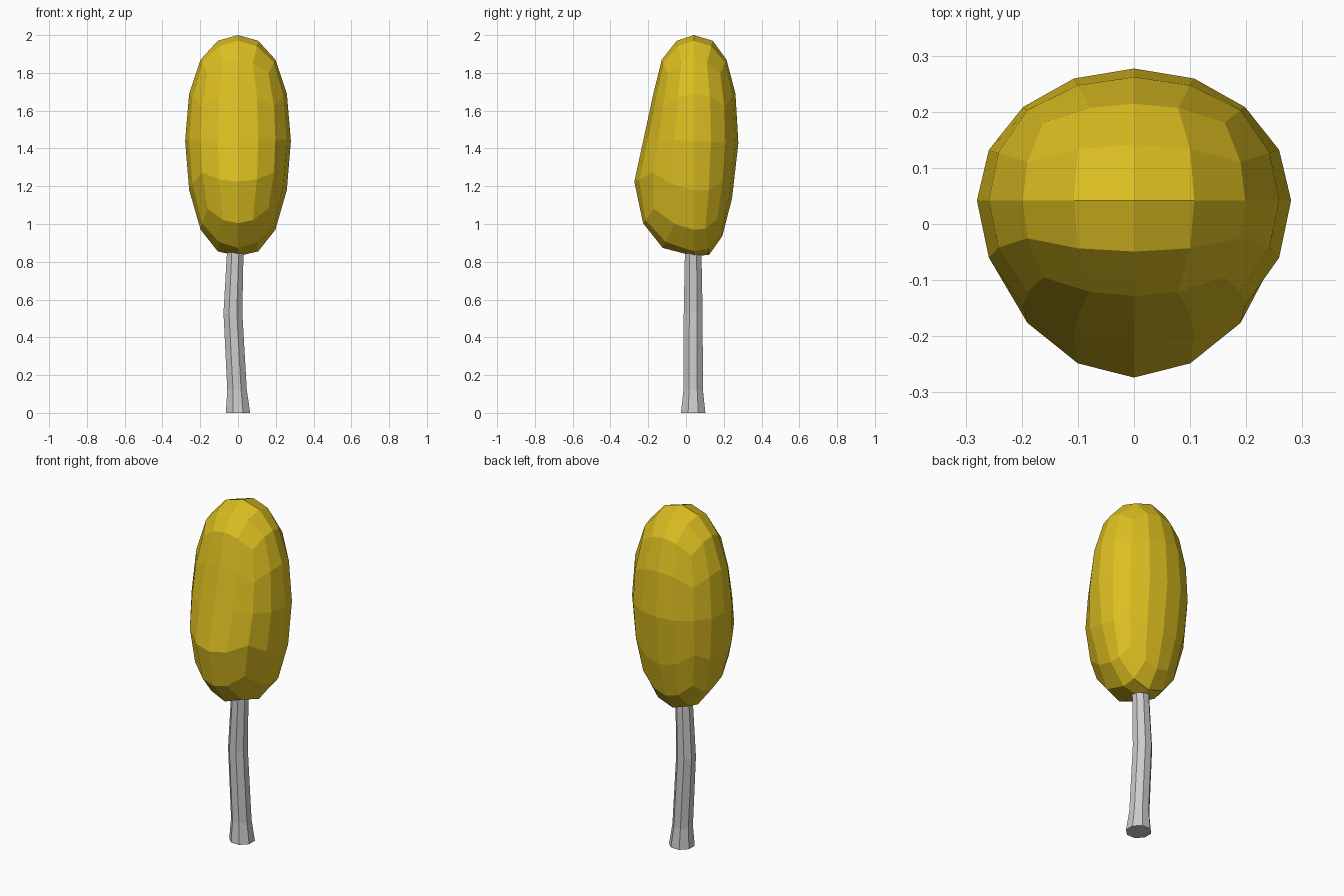
import bpy, bmesh, math
from mathutils import Vector

if "Cube" in bpy.data.objects:
    bpy.data.objects.remove(bpy.data.objects["Cube"])

# Crown profile by latitude t: (t, height, front y-factor, back y-factor)
LEVELS = [(-1, .83, 1.54, .75), (-.924, .855, 1.54, .75), (-.707, .97, 1.36, .76),
          (-.383, 1.18, 1.22, .78), (0, 1.44, .95, .84), (.383, 1.69, .83, .85),
          (.707, 1.87, .86, .87), (.924, 1.97, .85, .93), (1, 2, .85, .93)]
RADIUS, CENTRE_Y = .28, .042


def level(t):
    for a, b in zip(LEVELS, LEVELS[1:]):
        if t <= b[0]:
            break
    f = min(1, (t - a[0]) / (b[0] - a[0]))
    return [p + (q - p) * f for p, q in zip(a, b)][1:]


def finish(bm, name):
    bmesh.ops.recalc_face_normals(bm, faces=bm.faces)
    me = bpy.data.meshes.new(name)
    bm.to_mesh(me)
    bm.free()
    ob = bpy.data.objects.new(name, me)
    bpy.context.collection.objects.link(ob)
    return ob


# Crown: subdivided cube rounded to a sphere, stretched, bulging low at the front
bm = bmesh.new()
bmesh.ops.create_cube(bm, size=2)
bmesh.ops.subdivide_edges(bm, edges=bm.edges[:], cuts=3, use_grid_fill=True)
for v in bm.verts:
    p = Vector([math.tan(c * math.pi / 4) for c in v.co]).normalized()
    z, front, back = level(p.z)
    tilt = .048 * min(1, max(.25, -p.z / .383)) if p.z < .1 else 0
    v.co = (RADIUS * p.x,
            CENTRE_Y + RADIUS * p.y * (front if p.y < 0 else back),
            z - tilt * p.y)
crown = finish(bm, "crown")
mat = bpy.data.materials.new("yellow_leaves")
mat.diffuse_color = (.72, .52, .015, 1)
mat.use_nodes = True
mat.node_tree.nodes["Principled BSDF"].inputs["Base Color"].default_value = mat.diffuse_color
crown.data.materials.append(mat)

# Trunk: eight-sided rings along a slightly bent path (x, z, radius)
bm = bmesh.new()
rings = []
for x, z, r in [(0, 0, .07), (-.005, .12, .056), (-.027, .53, .054), (-.012, .92, .046)]:
    rings.append([bm.verts.new((x + r * math.cos((k + .5) * math.pi / 4),
                                .038 + r * math.sin((k + .5) * math.pi / 4), z))
                  for k in range(8)])
for lo, hi in zip(rings, rings[1:]):
    for k in range(8):
        n = (k + 1) % 8
        bm.faces.new((lo[k], lo[n], hi[n], hi[k]))
bm.faces.new(rings[0][::-1])
bm.faces.new(rings[-1])
finish(bm, "trunk")
